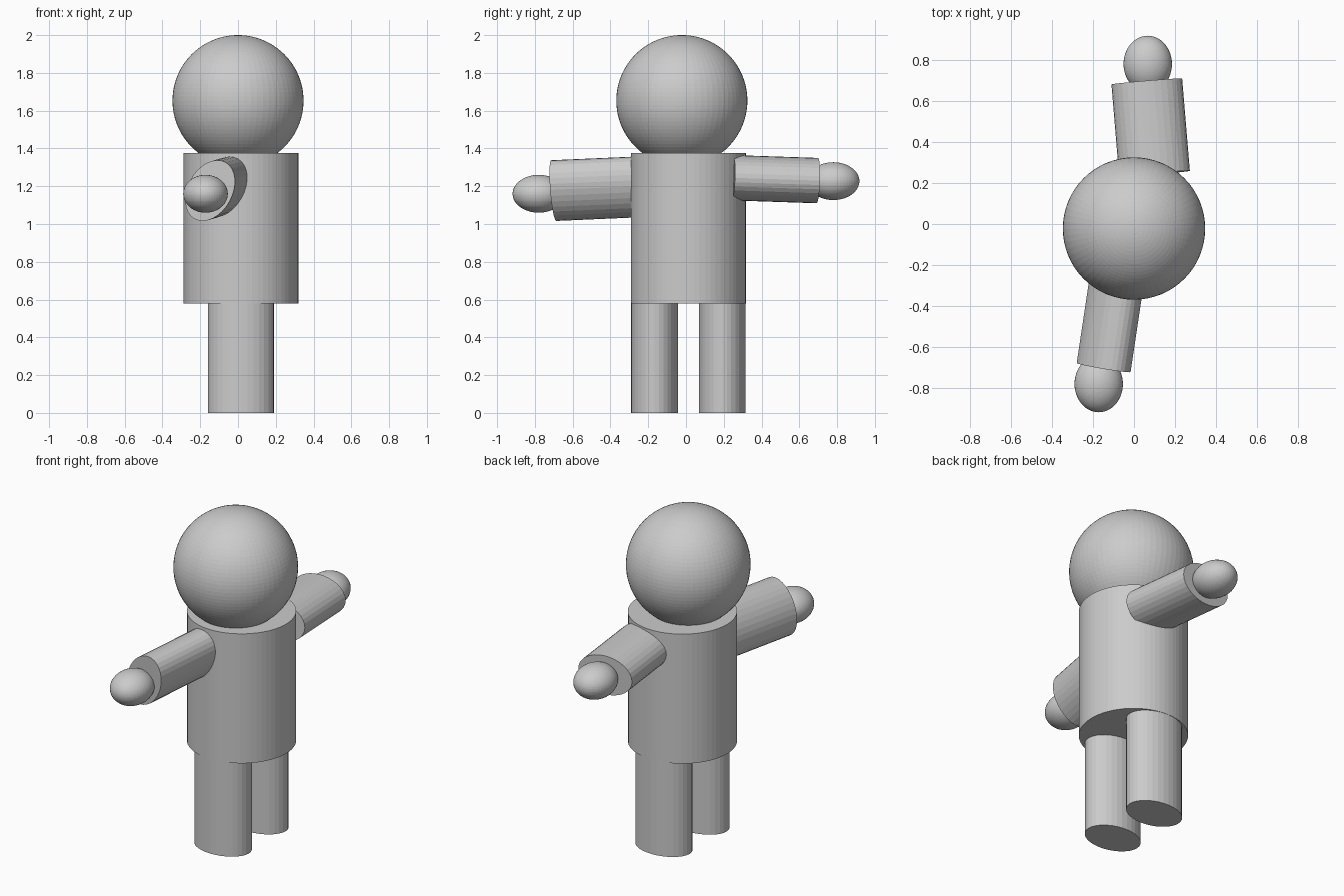
import bpy
from math import radians
from mathutils import Matrix, Vector

cube = bpy.data.objects.get("Cube")
if cube:
    bpy.data.objects.remove(cube, do_unlink=True)

# One plain grey for the whole figure
GREY = (0.6, 0.6, 0.6, 1)
mat = bpy.data.materials.new("plain grey")
mat.use_nodes = True
mat.diffuse_color = GREY
mat.node_tree.nodes["Principled BSDF"].inputs["Base Color"].default_value = GREY


def finish(name):
    ob = bpy.context.object
    ob.name = name
    ob.data.materials.append(mat)
    return ob


def ellipsoid(name, centre, radii, segments=48, rings=32):
    bpy.ops.mesh.primitive_uv_sphere_add(segments=segments, ring_count=rings, radius=1, location=centre)
    ob = finish(name)
    ob.scale = radii
    return ob


def oval_rod(name, start, end, wide, thin, sides=32, roll=0):
    """Oval cylinder from start to end; wide lies along x before the roll."""
    start, end = Vector(start), Vector(end)
    axis = (end - start).normalized()
    side = (Vector((1, 0, 0)) - axis * axis.x).normalized()
    frame = Matrix((side, axis.cross(side), axis)).transposed()
    bpy.ops.mesh.primitive_cylinder_add(vertices=sides, radius=1, depth=1)
    ob = finish(name)
    turn = frame.to_4x4() @ Matrix.Rotation(roll, 4, "Z")
    size = Matrix.Diagonal((wide, thin, (end - start).length, 1))
    ob.matrix_world = Matrix.Translation((start + end) / 2) @ turn @ size
    return ob


# Head and torso
ellipsoid("head", (0, -0.022, 1.653), (0.347, 0.347, 0.347), 64, 48)
oval_rod("torso", (0.015, 0.013, 0.58), (0.015, 0.013, 1.375), 0.304, 0.304, 64)

# Legs
for name, y in (("front_leg", -0.166), ("back_leg", 0.192)):
    oval_rod(name, (0.015, y, 0), (0.015, y, 0.6), 0.175, 0.124)

# Arms; the front one is rolled so its oval leans
oval_rod("front_arm", (-0.076, -0.22, 1.198), (-0.148, -0.70, 1.177), 0.172, 0.119, roll=radians(61))
oval_rod("back_arm", (0.1, 0.245, 1.245), (0.0625, 0.695, 1.23), 0.173, 0.12)

# Hands
HAND = (0.118, 0.138, 0.1)
ellipsoid("front_hand", (-0.172, -0.78, 1.16), HAND)
ellipsoid("back_hand", (0.067, 0.78, 1.227), HAND)
